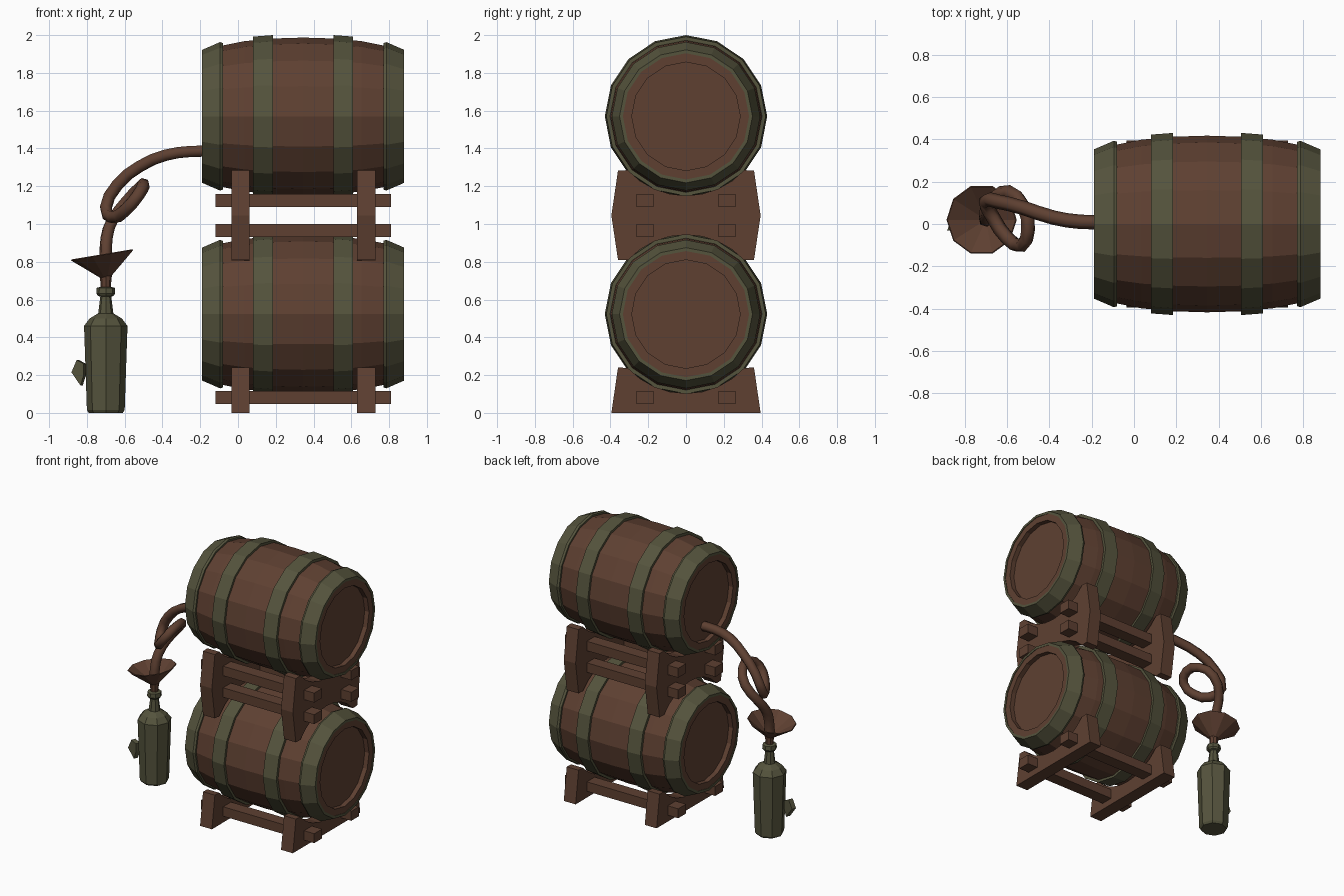
import bpy, bmesh, math
from mathutils import Matrix, Vector

if "Cube" in bpy.data.objects:
    bpy.data.objects.remove(bpy.data.objects["Cube"])


def material(name, rgb):
    m = bpy.data.materials.new(name)
    m.diffuse_color = (*rgb, 1)
    m.use_nodes = True
    m.node_tree.nodes["Principled BSDF"].inputs["Base Color"].default_value = m.diffuse_color
    return m


WOOD = material("brown wood", (0.112, 0.051, 0.031))
OLIVE = material("dull olive", (0.090, 0.087, 0.046))


def finish(name, bm, mat):
    bmesh.ops.remove_doubles(bm, verts=bm.verts, dist=0.0001)
    bmesh.ops.recalc_face_normals(bm, faces=bm.faces)
    me = bpy.data.meshes.new(name)
    bm.to_mesh(me)
    bm.free()
    me.materials.append(mat)
    ob = bpy.data.objects.new(name, me)
    bpy.context.collection.objects.link(ob)
    return ob


def lathe(name, profile, mat, sides, matrix, closed=False):
    """Spin (height, radius) points round local z."""
    bm = bmesh.new()
    rings = []
    for h, r in profile:
        rings.append([bm.verts.new(matrix @ Vector((
            r * math.cos(2 * math.pi * i / sides),
            r * math.sin(2 * math.pi * i / sides), h))) for i in range(sides)])
    pairs = list(zip(rings, rings[1:]))
    if closed:
        pairs.append((rings[-1], rings[0]))
    for a, b in pairs:
        for i in range(sides):
            j = (i + 1) % sides
            bm.faces.new((a[i], a[j], b[j], b[i]))
    bmesh.ops.dissolve_degenerate(bm, dist=0.0001, edges=bm.edges)
    return finish(name, bm, mat)


def prism(name, pts, start, depth, mat):
    """Extrude an outline of 3D points along depth."""
    bm = bmesh.new()
    f = bm.faces.new([bm.verts.new(Vector(p) + Vector(start)) for p in pts])
    g = bmesh.ops.extrude_face_region(bm, geom=[f])
    bmesh.ops.translate(bm, vec=depth,
                        verts=[v for v in g["geom"] if isinstance(v, bmesh.types.BMVert)])
    return finish(name, bm, mat)


def box(name, lo, hi, mat):
    pts = [(0, lo[1], lo[2]), (0, hi[1], lo[2]), (0, hi[1], hi[2]), (0, lo[1], hi[2])]
    return prism(name, pts, (lo[0], 0, 0), (hi[0] - lo[0], 0, 0), mat)


# Barrels: lathed body with recessed heads, plus four hoops each
CX = 0.345
half = [(-0.495, 0), (-0.495, 0.287), (-0.53, 0.287), (-0.53, 0.338),
        (-0.43, 0.374), (-0.31, 0.398), (-0.16, 0.412)]
body = half + [(0, 0.417)] + [(-h, r) for h, r in reversed(half)]
end_hoop = [(-0.535, 0.334), (-0.535, 0.352), (-0.44, 0.393), (-0.425, 0.388),
            (-0.425, 0.36)]
mid_hoop = [(-0.265, 0.39), (-0.265, 0.422), (-0.16, 0.43), (-0.16, 0.40)]
for label, cz in (("lower", 0.523), ("upper", 1.57)):
    m = Matrix.Translation((CX, 0, cz)) @ Matrix.Rotation(math.pi / 2, 4, 'Y')
    lathe(label + "_barrel", body, WOOD, 16, m)
    for side in (1, -1):
        for part, prof in (("end", end_hoop), ("middle", mid_hoop)):
            lathe(f"{label}_{part}_hoop", [(h * side, r) for h, r in prof],
                  OLIVE, 16, m, True)


# Cradle boards with curved seats for the barrels
def arc(cz, sign):
    n = 8
    a0 = math.acos(0.285 / 0.42)
    return [(0, 0.42 * math.sin(a0 - 2 * a0 * i / n),
             cz + sign * 0.42 * math.cos(a0 - 2 * a0 * i / n)) for i in range(n + 1)]


low = [(0, -0.395, 0), (0, 0.395, 0), (0, 0.36, 0.24)] + arc(0.523, -1) + [(0, -0.36, 0.24)]
high = ([(0, 0.36, 0.81), (0, 0.395, 1.045), (0, 0.36, 1.283)] + arc(1.57, -1)
        + [(0, -0.36, 1.283), (0, -0.395, 1.045), (0, -0.36, 0.81)] + arc(0.523, 1)[::-1])
for x in (-0.035, 0.63):
    prism("lower_cradle_board", low, (x, 0, 0), (0.097, 0, 0), WOOD)
    prism("upper_cradle_board", high, (x, 0, 0), (0.097, 0, 0), WOOD)

# Rails through the boards
for z in (0.047, 0.93, 1.09):
    for y in (-0.217, 0.217):
        box("cradle_rail", (-0.12, y - 0.046, z), (0.81, y + 0.046, z + 0.07), WOOD)

# Hose with one loop, running from the upper barrel to the funnel
path = [(-0.12, 0.01, 1.385), (-0.25, 0.01, 1.384), (-0.38, 0.03, 1.365),
        (-0.52, 0.075, 1.305), (-0.64, 0.105, 1.205), (-0.70, 0.105, 1.085),
        (-0.665, 0.03, 1.035), (-0.595, -0.07, 1.075), (-0.53, -0.10, 1.15),
        (-0.50, -0.03, 1.205), (-0.52, 0.08, 1.195), (-0.59, 0.15, 1.12),
        (-0.665, 0.12, 1.02), (-0.695, 0.06, 0.93), (-0.70, 0.025, 0.83),
        (-0.70, 0.02, 0.72)]
cu = bpy.data.curves.new("hose", 'CURVE')
cu.dimensions = '3D'
cu.bevel_depth = 0.034
cu.bevel_resolution = 1
cu.resolution_u = 2
cu.use_fill_caps = True
sp = cu.splines.new('BEZIER')
sp.bezier_points.add(len(path) - 1)
for bp, p in zip(sp.bezier_points, path):
    bp.co = p
    bp.handle_left_type = bp.handle_right_type = 'AUTO'
cu.materials.append(WOOD)
hose = bpy.data.objects.new("hose", cu)
bpy.context.collection.objects.link(hose)
bpy.context.view_layer.objects.active = hose
hose.select_set(True)
bpy.ops.object.convert(target='MESH')

# Tilted funnel and its spout
fm = Matrix.Translation((-0.70, 0.02, 0.72)) @ Matrix.Rotation(math.radians(-9.5), 4, 'Y')
lathe("funnel", [(0, 0.03), (0.117, 0.168), (0.121, 0.163), (0.012, 0.022)],
      WOOD, 10, fm, True)
at_bottle = Matrix.Translation((-0.70, 0.02, 0))
lathe("funnel_spout", [(0.60, 0), (0.60, 0.022), (0.735, 0.032), (0.735, 0)],
      WOOD, 8, at_bottle)

# Bottle with a lip round the neck
lathe("bottle", [(0, 0), (0, 0.09), (0.015, 0.1), (0.46, 0.115), (0.50, 0.085),
                 (0.527, 0.04), (0.615, 0.029), (0.62, 0.042), (0.632, 0.05),
                 (0.662, 0.048), (0.667, 0.03), (0.667, 0)], OLIVE, 8, at_bottle)

# Small tag at the side of the bottle
prism("bottle_tag", [(-0.805, 0, 0.20), (-0.822, 0, 0.145), (-0.87, 0, 0.215),
                     (-0.842, 0, 0.28), (-0.805, 0, 0.26)],
      (0, 0.0, 0), (-0.012, -0.03, 0), OLIVE)
